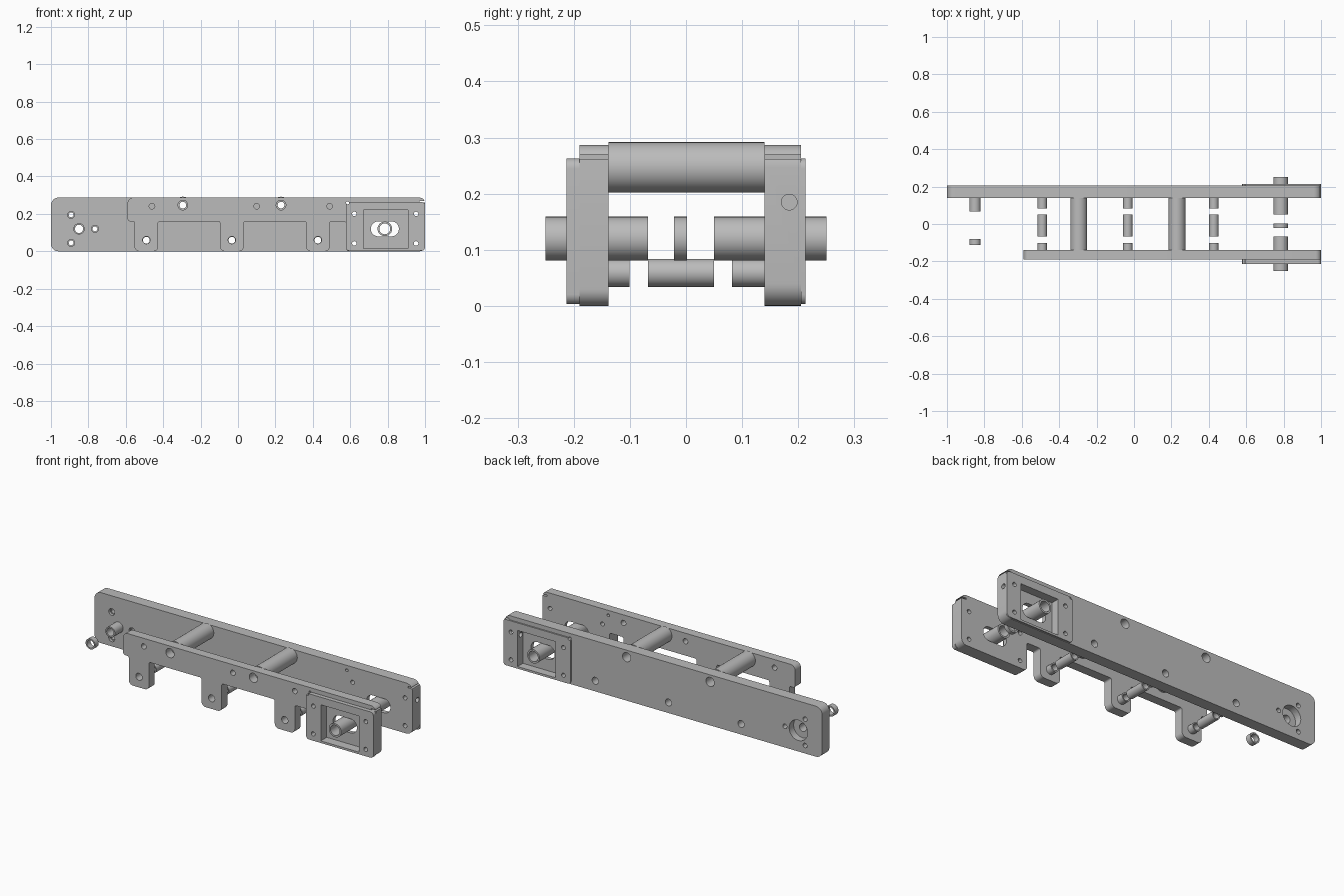
import bpy, bmesh
from math import cos, sin, pi, radians
from mathutils import Vector, Matrix

if "Cube" in bpy.data.objects:
    bpy.data.objects.remove(bpy.data.objects["Cube"], do_unlink=True)

metal = bpy.data.materials.new("plain_grey_metal")
metal.use_nodes = True
grey = (0.5, 0.5, 0.5, 1)
metal.diffuse_color = grey
metal.node_tree.nodes["Principled BSDF"].inputs["Base Color"].default_value = grey


def make_object(name, bm):
    bmesh.ops.recalc_face_normals(bm, faces=bm.faces)
    mesh = bpy.data.meshes.new(name)
    bm.to_mesh(mesh)
    bm.free()
    mesh.materials.append(metal)
    obj = bpy.data.objects.new(name, mesh)
    bpy.context.collection.objects.link(obj)
    return obj


def activate(obj):
    bpy.ops.object.select_all(action='DESELECT')
    obj.select_set(True)
    bpy.context.view_layer.objects.active = obj


def smooth(obj):
    activate(obj)
    bpy.ops.object.shade_smooth_by_angle(angle=radians(30))


def slab(name, corners, y0, y1, steps=8):
    """Extrude an x-z outline whose corners are (x, z, fillet radius)."""
    bm = bmesh.new()
    verts = []
    for i, (x, z, r) in enumerate(corners):
        p = Vector((x, y0, z))
        if r == 0:
            verts.append(bm.verts.new(p))
            continue
        before, after = corners[i - 1], corners[(i + 1) % len(corners)]
        a = (Vector((before[0], y0, before[1])) - p).normalized()
        b = (Vector((after[0], y0, after[1])) - p).normalized()
        for k in range(steps + 1):
            t = k / steps * pi / 2
            verts.append(bm.verts.new(p + r * (a + b) - r * (b * cos(t) + a * sin(t))))
    face = bm.faces.new(verts)
    ext = bmesh.ops.extrude_face_region(bm, geom=[face])
    moved = [v for v in ext["geom"] if isinstance(v, bmesh.types.BMVert)]
    bmesh.ops.translate(bm, verts=moved, vec=(0, y1 - y0, 0))
    return make_object(name, bm)


def box_outline(x0, x1, z0, z1, r):
    return [(x0, z0, r), (x1, z0, r), (x1, z1, r), (x0, z1, r)]


def tube(name, x, z, y0, y1, outer, inner):
    """Hollow round bar along y."""
    bm = bmesh.new()
    ring = [bm.verts.new((x + r, y, z)) for r, y in
            ((outer, y0), (outer, y1), (inner, y1), (inner, y0))]
    edges = [bm.edges.new((ring[i], ring[(i + 1) % 4])) for i in range(4)]
    bmesh.ops.spin(bm, geom=ring + edges, cent=(x, 0, z), axis=(0, 1, 0),
                   angle=2 * pi, steps=36)
    bmesh.ops.remove_doubles(bm, verts=bm.verts, dist=0.0001)
    obj = make_object(name, bm)
    smooth(obj)
    return obj


def drill(x, z, r, y0=-0.5, y1=0.5):
    """Cylindrical cutter along y."""
    bm = bmesh.new()
    place = Matrix.Translation((x, (y0 + y1) / 2, z)) @ Matrix.Rotation(pi / 2, 4, 'X')
    bmesh.ops.create_cone(bm, cap_ends=True, segments=28, radius1=r, radius2=r,
                          depth=y1 - y0, matrix=place)
    return make_object("cutter", bm)


def cut(targets, cutter):
    cutter.hide_render = True
    for obj in targets:
        activate(obj)
        mod = obj.modifiers.new("cut", 'BOOLEAN')
        mod.operation = 'DIFFERENCE'
        mod.solver = 'EXACT'
        mod.object = cutter
        bpy.ops.object.modifier_apply(modifier=mod.name)
    bpy.data.objects.remove(cutter, do_unlink=True)


TABS = (-0.49, -0.033, 0.427)
BARS = (-0.295, 0.23)
AXLE_X, AXLE_Z = 0.785, 0.12

# Long back plate
back = slab("back_plate", box_outline(-1, 1, 0, 0.287, 0.04), 0.14, 0.205)

# Front plate with three hanging tabs and a deep end block
outline = [(-0.59, 0.287, 0.03), (-0.59, 0.16, 0.015)]
for tx in TABS:
    outline += [(tx - 0.063, 0.16, 0.01), (tx - 0.063, 0, 0.025),
                (tx + 0.063, 0, 0.025), (tx + 0.063, 0.16, 0.01)]
outline += [(0.577, 0.16, 0.01), (0.577, 0, 0.02), (1, 0, 0.03), (1, 0.287, 0.03)]
front = slab("front_plate", outline, -0.19, -0.138)

# Raised bearing frames on the outer faces
frame_shape = box_outline(0.577, 1, 0.003, 0.263, 0.018)
back_frame = slab("back_bearing_frame", frame_shape, 0.205, 0.213)
front_frame = slab("front_bearing_frame", frame_shape, -0.213, -0.19)
everything = [back, front, back_frame, front_frame]

# Square bearing pockets, sliding slots and frame screw holes
pocket = box_outline(0.67, 0.91, 0.015, 0.22, 0)
cut([back, back_frame], slab("cutter", pocket, 0.165, 0.3))
cut([front, front_frame], slab("cutter", pocket, -0.3, -0.16))
cut([back, front], slab("cutter", box_outline(0.71, 0.86, 0.08, 0.16, 0.0395), -0.4, 0.4))
for x in (0.622, 0.952):
    for z in (0.042, 0.2):
        cut(everything, drill(x, z, 0.012))
cut(everything, drill(0.586, 0.259, 0.008))

# Groove at the top of the end block
cut([back, front], slab("cutter", box_outline(0.97, 1.1, 0.262, 0.27, 0), -0.4, 0.4))

# Adjuster hole through the end of the back plate
bm = bmesh.new()
bmesh.ops.create_cone(bm, cap_ends=True, segments=24, radius1=0.014, radius2=0.014,
                      depth=0.14,
                      matrix=Matrix.Translation((0.96, 0.184, 0.185)) @ Matrix.Rotation(pi / 2, 4, 'Y'))
cut([back], make_object("cutter", bm))

# Spacer bar and pin holes
for x in BARS:
    cut([back, front], drill(x, 0.247, 0.026))
for x in TABS:
    cut([back, front], drill(x, 0.06, 0.02))
for x in (-0.46, 0.1, 0.49):
    cut([front], drill(x, 0.241, 0.015))

# Drive end: counterbored bearing hole with three screws around it
cut([back], drill(-0.85, 0.12, 0.022))
cut([back], drill(-0.85, 0.12, 0.058, 0.165, 0.3))
for x, z in ((-0.892, 0.195), (-0.892, 0.045), (-0.765, 0.12)):
    cut([back], drill(x, z, 0.013))
    cut([back], drill(x, z, 0.019, 0.1, 0.155))

for obj in everything:
    smooth(obj)

# Spacer bars
for i, x in enumerate(BARS):
    tube(f"spacer_bar_{i + 1}", x, 0.247, -0.138, 0.14, 0.045, 0.018)

# Split pins beneath the tabs
for i, x in enumerate(TABS):
    for j, (y0, y1) in enumerate(((-0.138, -0.101), (-0.068, 0.05), (0.082, 0.14))):
        tube(f"pin_{i + 1}_sleeve_{j + 1}", x, 0.059, y0, y1, 0.025, 0.018)

# Axle sleeves through the slots
for j, (y0, y1) in enumerate(((-0.25, -0.068), (-0.021, 0.002), (0.05, 0.25))):
    tube(f"axle_sleeve_{j + 1}", AXLE_X, AXLE_Z, y0, y1, 0.039, 0.029)

# Drive shaft sleeves
for j, (y0, y1) in enumerate(((-0.112, -0.08), (0.066, 0.14))):
    tube(f"drive_sleeve_{j + 1}", -0.85, 0.12, y0, y1, 0.03, 0.022)
